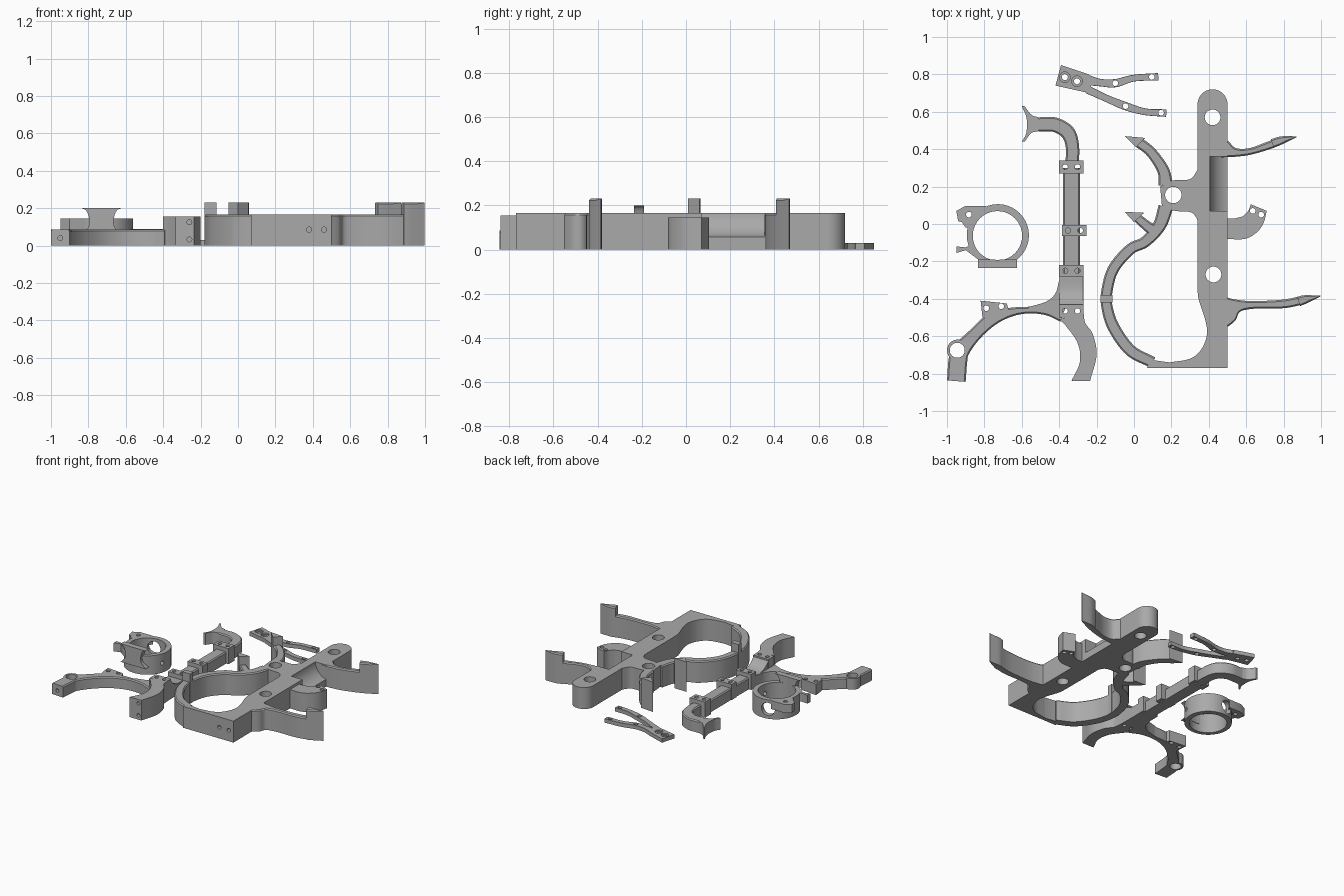
import bpy
import bmesh
import math
from mathutils import Vector

U = 0.01  # all dimensions below are in hundredths of a unit

if "Cube" in bpy.data.objects:
    bpy.data.objects.remove(bpy.data.objects["Cube"], do_unlink=True)

grey = bpy.data.materials.new("satin_grey")
grey.use_nodes = True
grey.diffuse_color = (0.4, 0.4, 0.4, 1)
grey.node_tree.nodes["Principled BSDF"].inputs["Base Color"].default_value = (0.4, 0.4, 0.4, 1)


def finish(name, bm):
    bmesh.ops.recalc_face_normals(bm, faces=bm.faces)
    mesh = bpy.data.meshes.new(name)
    bm.to_mesh(mesh)
    bm.free()
    mesh.materials.append(grey)
    obj = bpy.data.objects.new(name, mesh)
    bpy.context.collection.objects.link(obj)
    return obj


def smooth(points, steps=8):
    """Catmull-Rom curve through tuples of any length."""
    pts = [Vector(p) for p in points]
    pts = [2 * pts[0] - pts[1]] + pts + [2 * pts[-1] - pts[-2]]
    out = []
    for a, b, c, d in zip(pts, pts[1:], pts[2:], pts[3:]):
        for i in range(steps):
            t = i / steps
            out.append(b + (c - a) * (t / 2) + (2 * a - 5 * b + 4 * c - d) * (t * t / 2)
                       + (3 * b - a - 3 * c + d) * (t ** 3 / 2))
    return out + [pts[-2]]


def arc(x, y, r, start=0, end=360, n=40):
    angles = [math.radians(start + (end - start) * i / n) for i in range(n)]
    return [(x + r * math.cos(a), y + r * math.sin(a)) for a in angles]


def plate(name, outline, top, bottom=0, upright=False):
    """Outline extruded up, or along y when upright."""
    bm = bmesh.new()
    place = (lambda p, h: (p[0], h, p[1])) if upright else (lambda p, h: (p[0], p[1], h))
    low = [bm.verts.new(Vector(place(p, bottom)) * U) for p in outline]
    high = [bm.verts.new(Vector(place(p, top)) * U) for p in outline]
    bm.faces.new(low)
    bm.faces.new(high)
    for i in range(len(low)):
        bm.faces.new((low[i - 1], low[i], high[i], high[i - 1]))
    return finish(name, bm)


def box(name, x0, x1, y0, y1, top, bottom=0):
    return plate(name, [(x0, y0), (x1, y0), (x1, y1), (x0, y1)], top, bottom)


def ribbon(name, points, top, chamfer=0.8):
    """Chamfered bar along (x, y, half width[, top]) points."""
    path = smooth([p if len(p) > 3 else (*p, top) for p in points])
    bm = bmesh.new()
    rings = []
    for i, (x, y, w, z) in enumerate(path):
        ahead, behind = path[min(i + 1, len(path) - 1)], path[max(i - 1, 0)]
        along = Vector((ahead[0] - behind[0], ahead[1] - behind[1])).normalized()
        w = max(w, 0.2)
        c = min(chamfer, w / 2)
        section = ((-w, 0), (-w, z - c), (c - w, z), (w - c, z), (w, z - c), (w, 0))
        rings.append([bm.verts.new(Vector((x - along.y * s, y + along.x * s, h)) * U)
                      for s, h in section])
    for a, b in zip(rings, rings[1:]):
        for i in range(len(a)):
            bm.faces.new((a[i - 1], a[i], b[i], b[i - 1]))
    bm.faces.new(rings[0])
    bm.faces.new(rings[-1])
    return finish(name, bm)


def drill(obj, *bores):
    """Cut round bores given as (start, end, radius)."""
    for start, end, r in bores:
        a, b = Vector(start) * U, Vector(end) * U
        bm = bmesh.new()
        turn = Vector((0, 0, 1)).rotation_difference(b - a).to_matrix().to_4x4()
        turn.translation = (a + b) / 2
        bmesh.ops.create_cone(bm, cap_ends=True, segments=40, radius1=r * U, radius2=r * U,
                              depth=(b - a).length, matrix=turn)
        cutter = finish("cutter", bm)
        cutter.hide_render = True
        mod = obj.modifiers.new("bore", 'BOOLEAN')
        mod.operation, mod.solver, mod.object = 'DIFFERENCE', 'EXACT', cutter
        bpy.context.view_layer.objects.active = obj
        bpy.ops.object.modifier_apply(modifier=mod.name)
        bpy.data.objects.remove(cutter, do_unlink=True)


def through(x, y, r=1.5, bottom=-2):
    return (x, y, bottom), (x, y, 30), r


# Main frame: spine with rounded end, side pocket and bores
FRAME, TIP = 16.5, 23
spine = plate("frame_spine", [(50, -77), (7, -77), (8, -72.5)]
              + smooth([(19, -74), (30, -72), (36, -67), (39, -59), (38, -51), (34.5, -40), (34, -33)])
              + arc(42, 64, 8, 180, 0) + [(50, 64)], FRAME)
drill(spine, through(42, 57, 4.2), through(42.5, -27, 4.2), ((52, 7, 17), (52, 36, 17), 11.5),
      ((38, -80, 8.5), (38, -70, 8.5), 1.4), ((46, -80, 8.5), (46, -70, 8.5), 1.4))
hub = plate("frame_hub", smooth([(14, 20), (21, 23.3), (30, 24), (34, 29)])
            + smooth([(35, 0), (31, 6), (22, 7), (15, 9)]), FRAME)
drill(hub, through(21, 15.5, 4.4))

# Frame loop and arms
ribbon("frame_loop", [(17, 9, 4), (13.5, -1, 3.5), (6, -9.5, 3), (-2, -13.5, 3), (-11, -24, 3),
                      (-14.5, -36, 3), (-14.5, -44, 3), (-11, -55, 3.2), (-2, -67.5, 3.2),
                      (10, -74, 3)], FRAME)
box("loop_lug", -18, -11.5, -42, -38, TIP)
ribbon("upper_left_arm", [(17, 21, 3.8), (15.5, 29, 3.2), (9, 38.5, 2.8), (2, 44, 2.8)], FRAME)
ribbon("lower_left_arm", [(13, -5, 3.5), (7.5, -1.5, 2.8), (1.5, 3.5, 2.4)], FRAME)
plate("upper_left_tip", [(-5, 47), (6, 46), (1, 41)], TIP)
plate("lower_left_tip", [(-5, 6.5), (5.5, 6), (0, 1)], TIP)
ribbon("upper_right_arm", [(48, 40.2, 5), (54, 38.3, 2.4), (62, 38.8, 1.8), (72, 42, 2.1),
                           (78, 44.3, 2)], FRAME)
ribbon("upper_right_tip", [(74, 43, 2.4), (79, 44.8, 2.1), (87, 46.7, 0.2)], TIP)
ribbon("lower_right_arm", [(48, -46, 10), (51, -45.5, 7.5), (56, -43.8, 3.3), (65, -43.2, 2),
                           (80, -42.7, 2.3), (91, -40.5, 2.3)], FRAME)
ribbon("lower_right_tip", [(88, -41.4, 2.6), (92, -40.2, 2.2), (99.7, -38.5, 0.2)], TIP)

# Fan-shaped side lug
fan = plate("side_lug", [(49, 3), (54, 3)] + smooth([(58, 4), (61, 7), (62.5, 10.5)])
            + smooth([(71, 7), (69, 0), (65, -5), (59, -8), (49, -8)]), 14.5)
drill(fan, through(63.5, 7), through(68, 5))

# Arch bracket: low bow, eye, tab and tall leg
LOW, TALL = 8.5, 15.5
bow = ribbon("bracket_bow", [(-95, -84, 5), (-94, -72, 5), (-92, -67, 4.5), (-85, -59, 3.5),
                             (-76, -51, 3.5), (-66, -47.2, 2.4), (-56, -46, 1.8),
                             (-46, -46, 3), (-38, -48.5, 4)], LOW)
eye = plate("bracket_eye", arc(-94.3, -67.5, 5.7), LOW)
for part in (bow, eye):
    drill(part, through(-94.5, -67.5, 4), ((-95, -90, 4), (-95, -78, 4), 1.3))
tab = plate("bracket_tab", [(-82, -41), (-68, -42.5), (-67, -46), (-74, -51), (-81, -50)], LOW)
drill(tab, through(-79, -45), through(-71, -44))
plate("bracket_gusset", smooth([(-40, -30), (-42, -37), (-47, -41.5), (-57, -44.5)])
      + [(-50, -47), (-38, -47)], LOW)
leg = plate("bracket_leg", smooth([(-27, -47), (-26, -53), (-22, -59), (-20, -70), (-23.5, -84)])
            + smooth([(-33.5, -84), (-29, -74), (-30, -64), (-36, -55), (-40, -51)]), TALL)
drill(leg, *[((-26, -90, z), (-26, -78, z), 1.3) for z in (3.3, 12.5)])
ribbon("bracket_ramp", [(-33.5, -44, 6.4, TALL), (-33.5, -40, 6.4, 11), (-33.5, -35, 6.4, 8.8),
                        (-33.5, -27, 6.4, LOW)], LOW, 0.2)

# Long lever with drilled joint blocks
ribbon("lever_bar", [(-33.5, -28, 4.5), (-33.5, 0, 4.5), (-33.5, 30, 4.5)], 9)
for name, y0, y1, shift, top in (("foot", -50, -43, 0, TALL), ("lower", -28, -22, 0, 12),
                                 ("middle", -6.5, -0.5, 1.5, 12), ("upper", 27, 34, 0, 12)):
    block = box(name + "_joint_block", -40 + shift, -27 + shift, y0, y1, top)
    drill(block, *[through(-33.5 + shift + side, (y0 + y1) / 2, 1.4) for side in (-3.3, 3.3)])

# Hooked end of the lever
ribbon("lever_elbow", [(-33, 32, 3.6), (-33, 42, 3.6), (-35.5, 49, 3.9), (-42, 53, 3.9),
                       (-49, 53.3, 3.8), (-56, 53.3, 3.5)], 9)
plate("lever_fork", smooth([(-60, 63), (-57.8, 58), (-57.2, 53.3), (-57.8, 48), (-60, 44)])
      + smooth([(-58.5, 44), (-55, 48.5), (-51, 49.6)])
      + smooth([(-51, 57), (-55, 58.5), (-58.5, 63)]), 9)

# Collar ring with ears and a flared lip
ring = plate("collar_ring", arc(-72.8, -6, 16.6, n=64), 14.5)
drill(ring, through(-73, -6.3, 13.2), ((-73, -6, 7.3), (-79, 20, 7.3), 5),
      ((-73, -6, 7.3), (-50, -13, 7.3), 1.5))
ear = plate("collar_upper_ear", [(-95, 7), (-90, 9.7), (-79, 9.7), (-86.5, -2), (-90, -2), (-92, 1), (-94, 1.5)],
            14.5, 8)
drill(ear, through(-88.3, 5))
plate("collar_lower_ear", [(-95, -12), (-95, -15.5), (-90, -14), (-82, -20), (-86.5, -11), (-90, -12.5)],
      14.5, 8)
flare = [(-62.5, 20), (-65, 18.5), (-66.5, 14), (-66, 10), (-62.5, 6)]
mirrored = [(-146 - x, z) for x, z in reversed(flare)]
lip = plate("collar_lip", smooth(flare) + smooth(mirrored), -19, -23.5, upright=True)
drill(lip, through(-73, -6, 13.2))

# Thin forked link with counterbored head
head = plate("link_head", [(-39, 85), (-24, 80), (-23, 74), (-24, 70), (-42, 74)], 3)
for x, y in ((-37, 78.5), (-30.5, 76.3)):
    drill(head, through(x, y, 1.6), through(x, y, 2.8, 2))
upper = ribbon("link_upper_arm", [(-25, 77, 2.8), (-18, 75.6, 2), (-10, 75.3, 2.2), (0, 78, 1.8),
                                  (13, 78.7, 2)], 3, 0.1)
drill(upper, through(-10, 75.3), through(9.5, 78.6))
lower = ribbon("link_lower_arm", [(-25, 72, 2.2), (-15, 67.3, 1.9), (-4.5, 63, 2.2), (6, 60, 1.8),
                                  (17.3, 59.3, 2)], 3, 0.1)
drill(lower, through(-4.5, 63), through(14.5, 59.5))

# Smooth curved walls, keep edges crisp
for obj in bpy.context.collection.objects:
    obj.select_set(obj.type == 'MESH')
bpy.ops.object.shade_smooth_by_angle(angle=math.radians(30))
